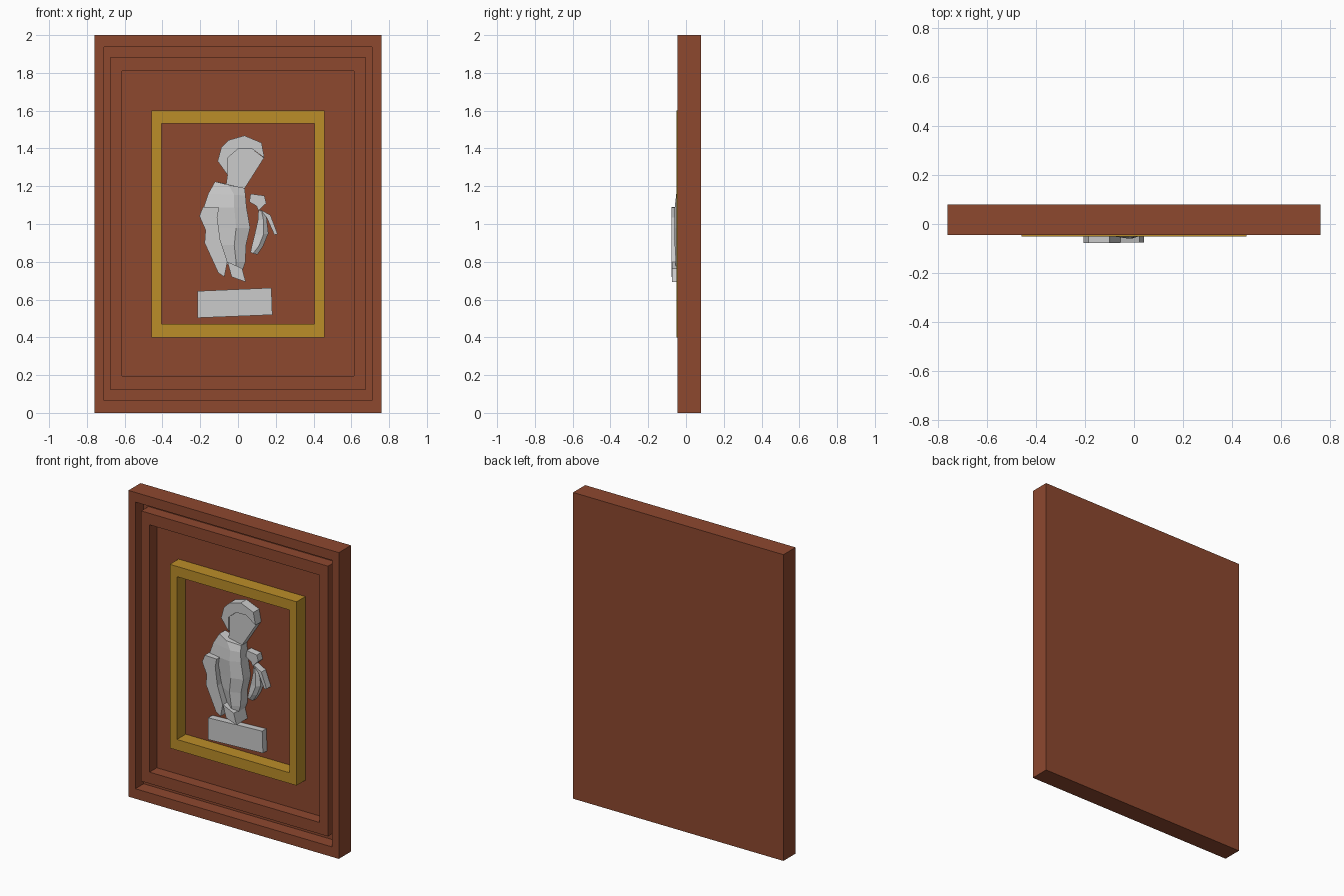
import bpy, bmesh

FLOOR = 0.04  # y of the recessed back board


def material(name, rgb):
    m = bpy.data.materials.new(name)
    m.diffuse_color = (*rgb, 1)
    return m


def finish(bm, name, mat=None):
    bmesh.ops.recalc_face_normals(bm, faces=bm.faces[:])
    me = bpy.data.meshes.new(name)
    bm.to_mesh(me)
    bm.free()
    ob = bpy.data.objects.new(name, me)
    bpy.context.collection.objects.link(ob)
    if mat:
        me.materials.append(mat)
    return ob


def nested_rects(name, loops, mat, closed=False):
    """Bridge rectangles (half width, z low, z high, y); cap ends or close the ring."""
    bm = bmesh.new()
    rings = [[bm.verts.new(p) for p in ((-w, y, a), (w, y, a), (w, y, b), (-w, y, b))]
             for w, a, b, y in loops]
    pairs = list(zip(rings, rings[1:]))
    if closed:
        pairs.append((rings[-1], rings[0]))
    else:
        bm.faces.new(rings[0])
        bm.faces.new(rings[-1])
    for r, s in pairs:
        for i in range(4):
            j = (i + 1) % 4
            bm.faces.new((r[i], r[j], s[j], s[i]))
    return finish(bm, name, mat)


def relief(name, outline, front, back=FLOOR):
    """Flat cut-out shape standing proud of the board."""
    bm = bmesh.new()
    f = bm.faces.new([bm.verts.new((x, front, z)) for x, z in outline])
    ext = bmesh.ops.extrude_face_region(bm, geom=[f], use_keep_orig=True)
    for v in ext["geom"]:
        if isinstance(v, bmesh.types.BMVert):
            v.co.y = back
    return finish(bm, name)


def faceted_relief(name, rows, back=FLOOR):
    """Rows of (z left, z right, x left, x mid, x right, y edge, y mid)."""
    bm = bmesh.new()
    grid = []
    for zl, zr, xl, xm, xr, ye, ym in rows:
        zm = (zl + zr) / 2
        grid.append([bm.verts.new(p) for p in
                     ((xl, ye, zl), (xm, ym, zm), (xr, ye, zr), (xr, back, zr), (xl, back, zl))])
    for r, s in zip(grid, grid[1:]):
        for i in range(5):
            j = (i + 1) % 5
            bm.faces.new((r[i], r[j], s[j], s[i]))
    bm.faces.new(grid[0])
    bm.faces.new(grid[-1])
    return finish(bm, name)


wood = material("red_wood", (0.27, 0.065, 0.028))
gold = material("gold", (0.50, 0.27, 0.022))

# stepped wooden panel with groove, ridge and recess
nested_rects("wooden_panel", [
    (0.76, 0, 2, 0.08), (0.76, 0, 2, -0.045),
    (0.71, 0.065, 1.937, -0.045), (0.71, 0.065, 1.937, FLOOR),
    (0.675, 0.12, 1.885, FLOOR), (0.675, 0.12, 1.885, -0.035),
    (0.615, 0.195, 1.81, -0.035), (0.615, 0.195, 1.81, FLOOR)], wood)

# gold inner frame
nested_rects("gold_frame", [
    (0.458, 0.4, 1.6, FLOOR), (0.458, 0.4, 1.6, -0.05),
    (0.406, 0.47, 1.533, -0.05), (0.406, 0.47, 1.533, FLOOR)], gold, closed=True)

# main figure: hair, face with neck, torso, sleeve, foot
relief("hair", [(-0.088, 1.407), (-0.05, 1.444), (0.034, 1.468), (0.125, 1.43), (0.14, 1.35),
                (0.075, 1.397), (0.0, 1.397), (-0.056, 1.349), (-0.056, 1.26), (-0.108, 1.333)], -0.02)
relief("face_and_neck", [(-0.056, 1.349), (0.0, 1.397), (0.075, 1.397), (0.138, 1.35),
                         (0.03, 1.18), (-0.066, 1.19), (-0.056, 1.26)], -0.008)
faceted_relief("torso", [
    (1.225, 1.19, -0.122, -0.05, 0.035, -0.02, -0.045),
    (1.16, 1.15, -0.158, -0.02, 0.04, -0.03, -0.052),
    (1.085, 1.09, -0.183, -0.02, 0.045, -0.035, -0.06),
    (0.98, 0.98, -0.12, -0.01, 0.064, -0.035, -0.06),
    (0.89, 0.885, -0.10, -0.02, 0.042, -0.03, -0.06),
    (0.795, 0.80, -0.06, -0.01, 0.04, -0.03, -0.055),
    (0.785, 0.76, -0.056, -0.01, 0.026, -0.03, -0.055)])
relief("sleeve", [(-0.186, 1.09), (-0.10, 1.087), (-0.11, 1.035), (-0.094, 0.915), (-0.056, 0.80),
                  (-0.072, 0.72), (-0.105, 0.742), (-0.177, 0.90), (-0.172, 0.968), (-0.205, 1.042)], -0.078)
relief("foot", [(-0.056, 0.80), (0.022, 0.765), (0.041, 0.693), (-0.034, 0.72)], -0.075)

# small companion figure: head, body, arm
relief("small_head", [(0.066, 1.16), (0.14, 1.15), (0.15, 1.11), (0.108, 1.07),
                      (0.098, 1.095), (0.06, 1.117)], -0.005)
faceted_relief("small_body", [
    (1.075, 1.06, 0.108, 0.125, 0.148, 0.005, -0.008),
    (1.02, 1.02, 0.105, 0.135, 0.153, 0.005, -0.012),
    (0.94, 0.95, 0.087, 0.135, 0.161, 0.005, -0.012),
    (0.88, 0.885, 0.072, 0.11, 0.134, 0.005, -0.012),
    (0.85, 0.838, 0.066, 0.08, 0.103, 0.005, 0.0)])
relief("small_arm", [(0.112, 1.08), (0.172, 1.047), (0.21, 0.947), (0.193, 0.942), (0.15, 1.037)], -0.005)

# blank plaque under the figures
relief("plaque", [(-0.214, 0.645), (0.177, 0.662), (0.182, 0.519), (-0.214, 0.503)], -0.003)
